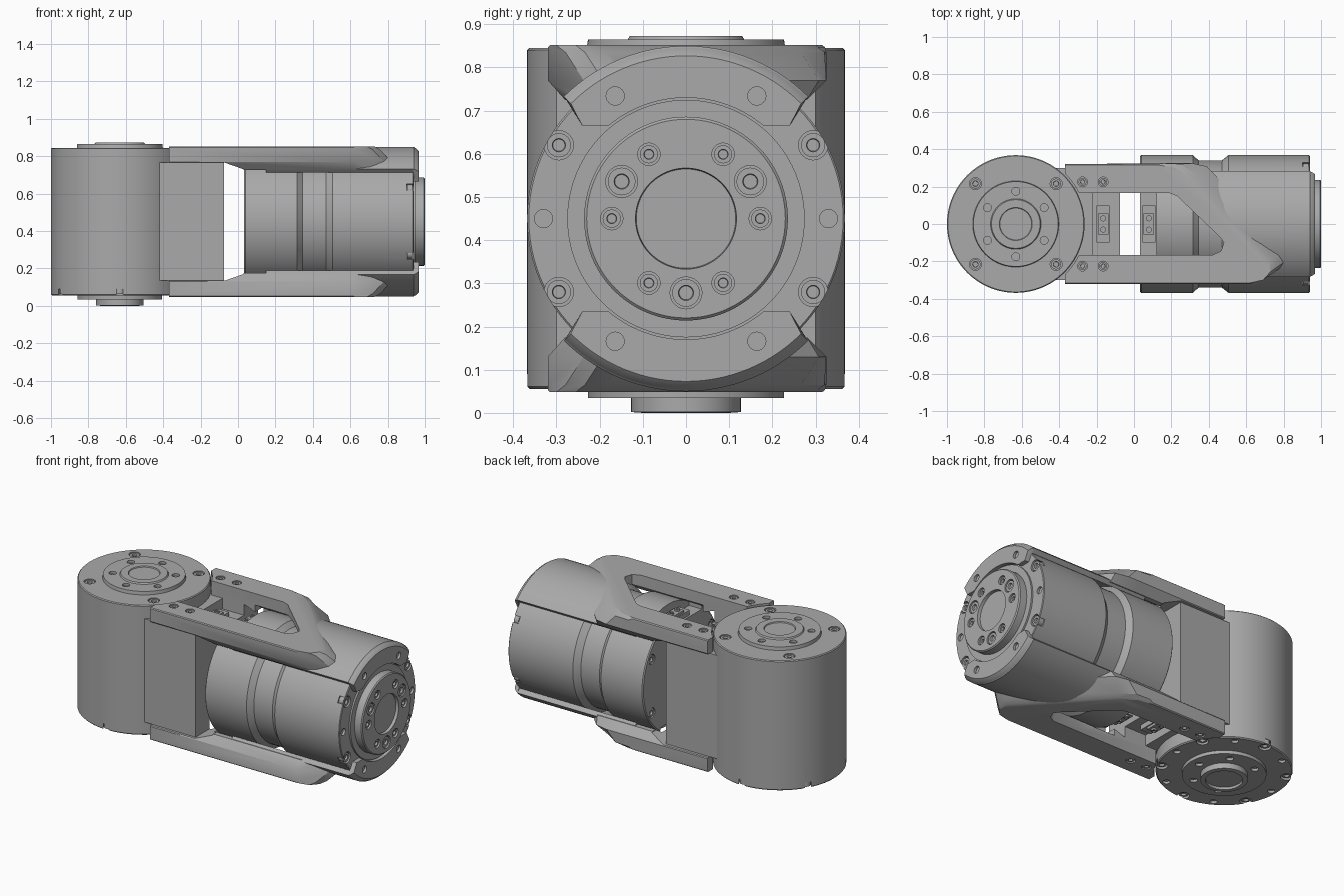
import bpy, bmesh
from math import cos, sin, pi, radians
from mathutils import Matrix, Vector

if "Cube" in bpy.data.objects:
    bpy.data.objects.remove(bpy.data.objects["Cube"])

metal = bpy.data.materials.new("machined_grey")
metal.use_nodes = True
metal.diffuse_color = (0.4, 0.4, 0.4, 1)
metal.node_tree.nodes["Principled BSDF"].inputs["Base Color"].default_value = (0.4, 0.4, 0.4, 1)

MID = 0.45                                                      # height of the horizontal axis
UPRIGHT = Matrix.Translation((-0.632, 0, 0))
LYING = Matrix.Translation((0, 0, MID)) @ Matrix.Rotation(pi / 2, 4, 'Y')


def finish(name, bm):
    bmesh.ops.remove_doubles(bm, verts=bm.verts, dist=1e-5)
    bmesh.ops.recalc_face_normals(bm, faces=bm.faces)
    mesh = bpy.data.meshes.new(name)
    bm.to_mesh(mesh)
    bm.free()
    mesh.materials.append(metal)
    obj = bpy.data.objects.new(name, mesh)
    bpy.context.collection.objects.link(obj)
    return obj


def loft(bm, rings, closed=False):
    """Skin a stack of equal rings, with caps unless closed."""
    rows = [[bm.verts.new(p) for p in ring] for ring in rings]
    n = len(rows[0])
    for a, b in zip(rows, rows[1:]):
        for i in range(n):
            bm.faces.new((a[i], a[(i + 1) % n], b[(i + 1) % n], b[i]))
    if not closed:
        bm.faces.new(rows[0])
        bm.faces.new(rows[-1])


def lathe(bm, profile, matrix, segs=96):
    """Turn (radius, height) points; both ends close with a cap."""
    rings = [[matrix @ Vector((r * cos(2 * pi * i / segs), r * sin(2 * pi * i / segs), h))
              for i in range(segs)] for r, h in profile]
    loft(bm, rings)


def turned(name, profile, matrix, segs=96):
    bm = bmesh.new()
    lathe(bm, profile, matrix, segs)
    return finish(name, bm)


def lofted(name, rings):
    bm = bmesh.new()
    loft(bm, rings)
    return finish(name, bm)


def box(name, lo, hi):
    return lofted(name, [[(x, y, z) for x, y in
                          ((lo[0], lo[1]), (hi[0], lo[1]), (hi[0], hi[1]), (lo[0], hi[1]))]
                         for z in (lo[2], hi[2])])


def cut(obj, *cutters):
    for c in cutters:
        mod = obj.modifiers.new("cut", 'BOOLEAN')
        mod.operation, mod.solver, mod.object = 'DIFFERENCE', 'EXACT', c
        bpy.context.view_layer.objects.active = obj
        bpy.ops.object.modifier_apply(modifier=mod.name)
        bpy.data.objects.remove(c)


def smooth(obj):
    bpy.ops.object.select_all(action='DESELECT')
    obj.select_set(True)
    bpy.context.view_layer.objects.active = obj
    bpy.ops.object.shade_smooth_by_angle(angle=radians(28))


def spots(base, radius, angles, height, flip=False):
    """Frames on a bolt circle, local z pointing out of the surface."""
    turn = Matrix.Rotation(pi if flip else 0, 4, 'X')
    return [base @ Matrix.Translation((radius * cos(radians(a)), radius * sin(radians(a)), height)) @ turn
            for a in angles]


def holes(frames, r, depth):
    bm = bmesh.new()
    for f in frames:
        lathe(bm, [(r, -depth), (r, 0.05)], f, 24)
    return finish("hole_cutter", bm)


def screws(name, frames, r, sink):
    bm = bmesh.new()
    for f in frames:
        lathe(bm, [(r, -sink - 0.03), (r, -sink), (r * 0.55, -sink), (r * 0.5, -sink - 0.012)], f, 24)
    smooth(finish(name, bm))


sixth = range(0, 360, 60)
odd = range(30, 390, 60)

# Upright joint housing, output side down
upright = turned("upright_housing", [
    (0.1, 0.015), (0.1, 0), (0.127, 0.002), (0.127, 0.035), (0.227, 0.035), (0.227, 0.055), (0.362, 0.055),
    (0.368, 0.061), (0.368, 0.84), (0.363, 0.845), (0.23, 0.845), (0.227, 0.865), (0.135, 0.865),
    (0.13, 0.873), (0.088, 0.873), (0.085, 0.867)], UPRIGHT)
rim = spots(UPRIGHT, 0.34, odd, 0.055, True)
cap = spots(UPRIGHT, 0.305, range(45, 405, 90), 0.845)
cut(upright, holes(rim, 0.033, 0.035), holes(spots(UPRIGHT, 0.33, sixth, 0.055, True), 0.02, 0.015),
    holes(cap, 0.032, 0.015), holes(spots(UPRIGHT, 0.175, odd, 0.865), 0.021, 0.015),
    holes(spots(UPRIGHT, 0.175, sixth, 0.035, True), 0.021, 0.015))
smooth(upright)
screws("upright_rim_screws", rim, 0.026, 0.008)
screws("upright_cap_screws", cap, 0.027, 0.004)

# Lying joint housing with a waist and an output disc
lying = turned("lying_housing", [
    (0.362, 0.033), (0.368, 0.039), (0.368, 0.315), (0.34, 0.345), (0.34, 0.47), (0.368, 0.505),
    (0.368, 0.936), (0.364, 0.94), (0.275, 0.94), (0.275, 0.95), (0.236, 0.95), (0.236, 0.994),
    (0.23, 1), (0.117, 1), (0.115, 0.982)], LYING)
sides = (60, 120, 240, 300)
rim = spots(LYING, 0.34, sides, 0.94)
disc = spots(LYING, 0.172, odd, 1)
big = spots(LYING, 0.172, (0, 120, 240), 1)
back = spots(LYING, 0.325, sides, 0.033, True)
cut(lying, holes(rim, 0.034, 0.04), holes(spots(LYING, 0.33, (90, 270), 0.94), 0.021, 0.015),
    holes(disc, 0.026, 0.02), holes(big, 0.037, 0.02), holes(back, 0.03, 0.015))
for s in (1, -1):
    zs = sorted((MID + s * 0.285, MID + s * 0.5))
    cut(lying, box("flat_cutter", (0, -0.2, zs[0]), (0.12, 0.2, zs[1])))
smooth(lying)
screws("lying_rim_screws", rim, 0.028, 0.006)
screws("output_screws", disc, 0.021, 0.008)
screws("output_large_screws", big, 0.032, 0.005)
screws("lying_back_screws", back, 0.026, 0.004)

# Mounting block between the upright housing and the fork
block = box("mounting_block", (-0.5, -0.3, 0.135), (-0.075, 0.3, 0.765))
for s in (1, -1):
    zs = sorted((MID + s * 0.25, MID + s * 0.4))
    cut(block, box("pocket_cutter", (-0.22, -0.165, zs[0]), (-0.05, 0.165, zs[1])))

# Fork arms: flat plate with a window, blending into a curved shell
OUTLINE = [(-0.37, -0.32), (0.62, -0.32), (0.69, -0.3), (0.73, -0.255), (0.725, -0.205),
           (0.30, 0.245), (0.22, 0.3), (0.13, 0.32), (-0.37, 0.32)]
WINDOW = [(-0.7, -0.165), (0.42, -0.165), (0.465, -0.145), (0.48, -0.1), (0.46, -0.07),
          (0.23, 0.15), (0.19, 0.165), (-0.7, 0.165)]
RELIEF = [(-0.6, 0.6), (0.03, 0.6), (0.03, 0.73), (-0.07, 0.765), (-0.6, 0.765)]


def arc(r, a0, a1, n=28):
    return [(r * cos(radians(a0 + (a1 - a0) * i / n)), MID + r * sin(radians(a0 + (a1 - a0) * i / n)))
            for i in range(n + 1)]


def flare(d, half):
    out = []
    for i, (x, y) in enumerate(OUTLINE):
        k = d if 2 <= i <= 7 else 0
        out.append((x + k, max(-half, min(half, y + k * 0.7))))
    return out


for label, s in (("upper", 1), ("lower", -1)):
    def up(z):
        return MID + s * (z - MID)

    def window():
        return lofted("window_cutter", [[(x, y, up(z)) for x, y in WINDOW] for z in (0.6, 1)])

    layers = [(0.852, 0, 0.315), (0.847, 0.008, 0.322), (0.835, 0.03, 0.325), (0.77, 0.09, 0.325), (0.725, 0.1, 0.28)]
    plate = lofted(label + "_fork_plate",
                   [[(x, y, up(z)) for x, y in flare(d, h)] for z, d, h in layers])
    fork = Matrix.Translation((0, 0, MID)) @ Matrix.Diagonal((1, 1, s, 1))
    bolts = [fork @ Matrix.Translation((x, y, 0.402)) for x in (-0.275, -0.165) for y in (-0.225, 0.225)]
    cut(plate, window(), turned("bore_cutter", [(0.371, 0), (0.371, 1.2)], LYING),
        turned("bore_cutter", [(0.376, -0.2), (0.376, 1.2)], UPRIGHT),
        lofted("relief_cutter", [[(x, y, up(z)) for x, z in RELIEF] for y in (-0.5, 0.5)]),
        holes(bolts, 0.026, 0.015))
    smooth(plate)
    screws(label + "_fork_screws", bolts, 0.021, 0.004)

    # Curved shell over the lying housing
    section = arc(0.4, 45, 135) + arc(0.37, 135, 45)
    rounded = arc(0.392, 45, 135) + arc(0.37, 135, 45)
    shell = lofted(label + "_shell", [[(x, y, up(z)) for y, z in sec] for x, sec in
                                      ((0.15, section), (0.94, section), (0.95, rounded))])
    cut(shell, window())
    smooth(shell)

    # End flange clamped on the front of the lying housing
    flange_in = [(-0.24, 0.665)] + arc(0.28, 130, 50) + [(0.24, 0.665)]
    flange = lofted(label + "_end_flange", [[(x, y, up(z)) for y, z in arc(r, 45, 135) + flange_in]
                                            for x, r in ((0.938, 0.398), (0.95, 0.394), (0.967, 0.377))])
    cut(flange, holes(spots(LYING, 0.328, (150, 210) if s > 0 else (30, 330), 0.967), 0.021, 0.015))
    smooth(flange)

    # Cable connectors seen through the window
    for side, x, z in (("upright", -0.165, 0.7), ("lying", 0.08, 0.735)):
        bm = bmesh.new()
        for y, half, w, top in ((0, 0.1, 0.035, 0.03), (0, 0.055, 0.028, 0.045)):
            loft(bm, [[(x + i * w, y + j * half, up(h)) for i, j in ((-1, -1), (1, -1), (1, 1), (-1, 1))]
                      for h in (z - 0.01, z + top)])
        for y in (-0.03, 0.03):
            lathe(bm, [(0.016, 0), (0.016, 0.01), (0.008, 0.01), (0.008, 0.004)],
                  Matrix.Translation((x, y, up(z + 0.045))) @ Matrix.Diagonal((1, 1, s, 1)), 16)
        finish(label + "_" + side + "_connector", bm)
